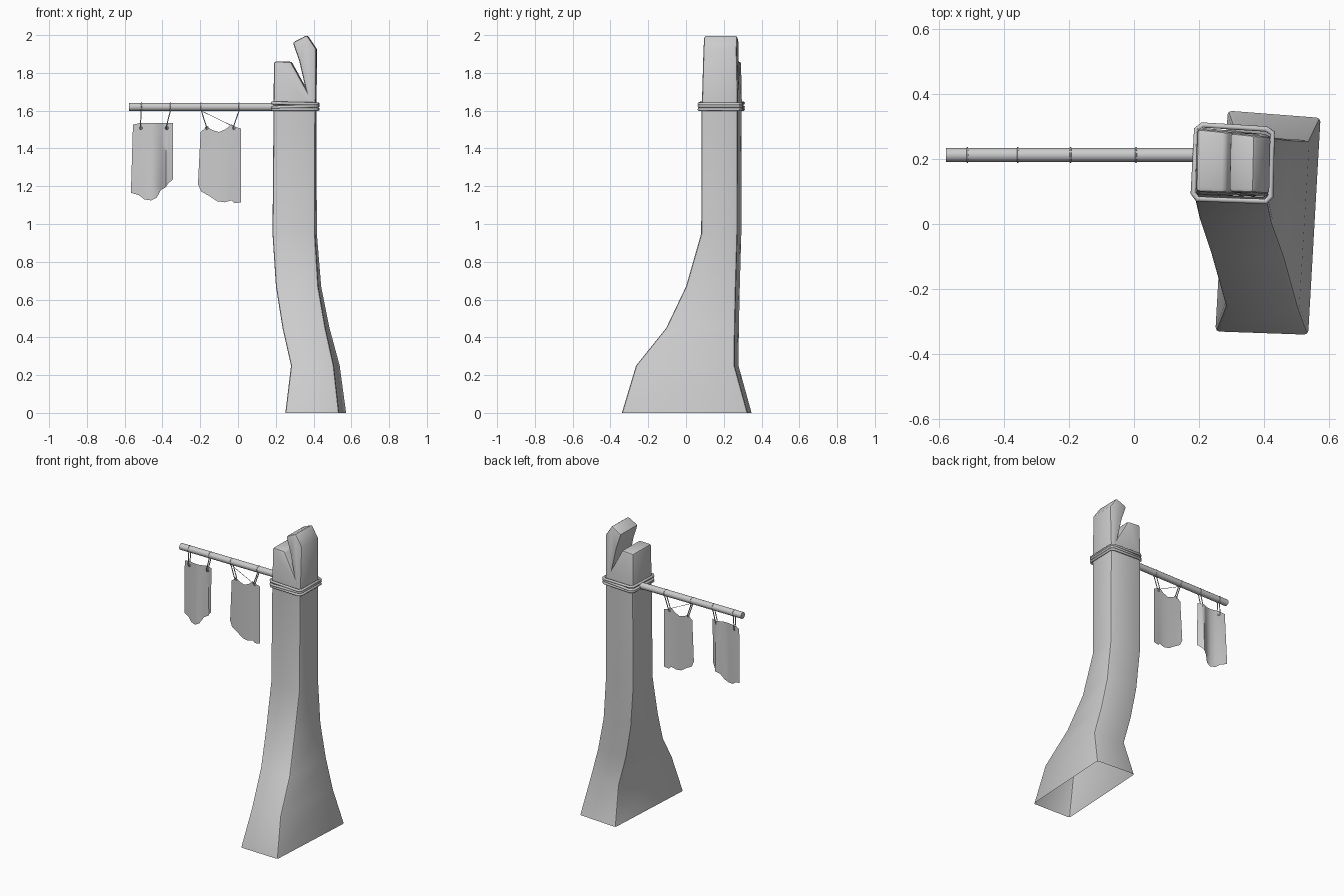
import bpy, bmesh
from mathutils import Vector

cube = bpy.data.objects.get("Cube")
if cube:
    bpy.data.objects.remove(cube, do_unlink=True)

grey = bpy.data.materials.new("plain grey")
grey.use_nodes = True
grey.diffuse_color = (0.6, 0.6, 0.6, 1)
grey.node_tree.nodes["Principled BSDF"].inputs["Base Color"].default_value = (0.6, 0.6, 0.6, 1)


def finish(name, bm, bevel=0, angle=0.6):
    """Turn a bmesh into a shaded object, with optional softened corners."""
    bmesh.ops.recalc_face_normals(bm, faces=bm.faces)
    mesh = bpy.data.meshes.new(name)
    bm.to_mesh(mesh)
    bm.free()
    mesh.materials.append(grey)
    obj = bpy.data.objects.new(name, mesh)
    bpy.context.collection.objects.link(obj)
    bpy.ops.object.select_all(action="DESELECT")
    obj.select_set(True)
    bpy.context.view_layer.objects.active = obj
    if bevel:
        mod = obj.modifiers.new("soft corners", "BEVEL")
        mod.width = bevel
        mod.segments = 2
        mod.limit_method = "ANGLE"
        mod.angle_limit = 0.75
        bpy.ops.object.modifier_apply(modifier=mod.name)
    bpy.ops.object.shade_smooth_by_angle(angle=angle)
    return obj


def tube(name, points, radius, closed=False, sides=2):
    """Round cord or rod along a path, turned into a mesh."""
    curve = bpy.data.curves.new(name, "CURVE")
    curve.dimensions = "3D"
    curve.bevel_depth = radius
    curve.bevel_resolution = sides
    curve.use_fill_caps = not closed
    spline = curve.splines.new("POLY")
    spline.points.add(len(points) - 1)
    for p, co in zip(spline.points, points):
        p.co = (*co, 1)
    spline.use_cyclic_u = closed
    temp = bpy.data.objects.new(name, curve)
    mesh = bpy.data.meshes.new_from_object(temp)
    bm = bmesh.new()
    bm.from_mesh(mesh)
    bpy.data.objects.remove(temp)
    bpy.data.meshes.remove(mesh)
    return finish(name, bm, angle=0.9)


# Shaft: swept four-sided sections, open underneath
# height, front left x, front right x, front y, back y, shift of the back in x
sections = [
    (0.00, 0.25, 0.535, -0.335, 0.337, 0.038),
    (0.25, 0.28, 0.507, -0.260, 0.268, 0.032),
    (0.45, 0.235, 0.463, -0.100, 0.270, 0.022),
    (0.67, 0.20, 0.425, 0.005, 0.275, 0.016),
    (0.95, 0.182, 0.408, 0.085, 0.283, 0.01),
    (1.62, 0.188, 0.410, 0.087, 0.285, 0.006),
]
bm = bmesh.new()
rings = []
for z, x0, x1, y0, y1, dx in sections:
    corners = [(x0, y0 + 0.005), (x1, y0 - 0.005), (x1 + dx, y1 - 0.011), (x0 + dx, y1 + 0.011)]
    rings.append([bm.verts.new((x, y, z)) for x, y in corners])
for a, b in zip(rings, rings[1:]):
    for i in range(4):
        j = (i + 1) % 4
        bm.faces.new((a[i], a[j], b[j], b[i]))
finish("stone_shaft", bm, bevel=0.012)

# Split head: front outline pulled back through the depth of the shaft
outline = [(0.188, 1.62), (0.412, 1.62), (0.415, 1.925), (0.365, 2.0), (0.29, 1.962),
           (0.325, 1.86), (0.357, 1.72), (0.28, 1.86), (0.19, 1.86)]
bm = bmesh.new()
front = [bm.verts.new((x, 0.1 - 0.04 * (x - 0.19) + 0.03 * (z - 1.62) - 0.008, z)) for x, z in outline]
back = [bm.verts.new((x + 0.004, 0.297 - 0.1 * (x - 0.19) - 0.02 * (z - 1.62), z)) for x, z in outline]
n = len(outline)
for i in range(n):
    j = (i + 1) % n
    if i:
        bm.faces.new((front[i], front[j], back[j], back[i]))
bm.faces.new(front)
bm.faces.new(back[::-1])
finish("split_head", bm, bevel=0.012)

# Cord bands wrapped around the shaft
base = [(0.195, 0.077), (0.405, 0.069), (0.42, 0.085), (0.425, 0.28),
        (0.405, 0.292), (0.21, 0.304), (0.192, 0.29), (0.182, 0.095)]
for i, (z, tilt) in enumerate([(1.607, 0.0), (1.621, 0.03), (1.638, -0.02)]):
    tube(f"wrapped_cord_{i + 1}", [(x, y, z + tilt * (x - 0.3)) for x, y in base], 0.0085, closed=True)

# Horizontal rod
ROD_Y, ROD_Z = 0.212, 1.62
tube("hanging_rod", [(-0.577, ROD_Y, ROD_Z), (0.3, ROD_Y, ROD_Z)], 0.0215, sides=4)


def loop(name, centre, u, v, radius, thickness):
    """Small closed ring in the plane of two axes."""
    steps = [(1, 0), (0.7, 0.7), (0, 1), (-0.7, 0.7), (-1, 0), (-0.7, -0.7), (0, -1), (0.7, -0.7)]
    pts = [Vector(centre) + radius * (a * Vector(u) + b * Vector(v)) for a, b in steps]
    tube(name, pts, thickness, closed=True, sides=1)


# Cords, rod loops and eyelets
cords = [(-0.512, -0.515), (-0.357, -0.378), (-0.195, -0.165), (0.006, -0.022)]
for i, (top, low) in enumerate(cords):
    loop(f"rod_loop_{i + 1}", (top, ROD_Y, ROD_Z), (0, 1, 0), (0, 0, 1), 0.0215, 0.003)
    for y in (-0.01, 0.01):
        side = "front" if y < 0 else "back"
        tube(f"{side}_cord_{i + 1}", [(top, ROD_Y + y, 1.602), (low - 0.002, ROD_Y + y, 1.515),
                                      (low, ROD_Y, 1.5)], 0.003, sides=1)
    loop(f"eyelet_{i + 1}", (low, ROD_Y, 1.508), (1, 0, 0), (0, 0, 1), 0.008, 0.003)
tube("slack_cord", [(-0.19, ROD_Y - 0.008, 1.597), (-0.022, ROD_Y - 0.008, 1.515)], 0.0015, sides=1)


def cloth(name, top, bottom, folds, rows=6):
    """Ragged hanging sheet between an upper and a lower edge."""
    bm = bmesh.new()
    grid = []
    for (xt, zt), (xb, zb), fold in zip(top, bottom, folds):
        column = []
        for r in range(rows + 1):
            t = r / rows
            y = ROD_Y + fold * (0.5 + 0.5 * t)
            column.append(bm.verts.new((xt + (xb - xt) * t, y, zt + (zb - zt) * t)))
        grid.append(column)
    for a, b in zip(grid, grid[1:]):
        for r in range(rows):
            bm.faces.new((a[r], b[r], b[r + 1], a[r + 1]))
    finish(name, bm, angle=1.0)


# Folded cloth at the end of the rod
low = [(-0.567, 1.165), (-0.525, 1.153), (-0.495, 1.13), (-0.46, 1.125), (-0.43, 1.14),
       (-0.408, 1.18), (-0.382, 1.195), (-0.37, 1.215), (-0.345, 1.235)]
high = [(-0.556 + (x + 0.567) * 0.95, 1.526 if i == 0 else 1.535) for i, (x, z) in enumerate(low)]
cloth("folded_cloth", high, low, [0.02, 0.006, -0.008, -0.018, -0.014, 0.004, 0.02, 0.008, -0.01])

# Flatter cloth near the shaft
high = [(-0.198, 1.487), (-0.165, 1.515), (-0.135, 1.497), (-0.1, 1.487), (-0.065, 1.502),
        (-0.035, 1.528), (-0.01, 1.513), (0.016, 1.505)]
low = [(-0.212, 1.21), (-0.195, 1.172), (-0.15, 1.147), (-0.11, 1.12), (-0.07, 1.115),
       (-0.035, 1.125), (-0.02, 1.11), (0.016, 1.115)]
cloth("flat_cloth", high, low, [0.006, 0.003, 0, -0.003, -0.005, -0.003, 0, 0.003])
